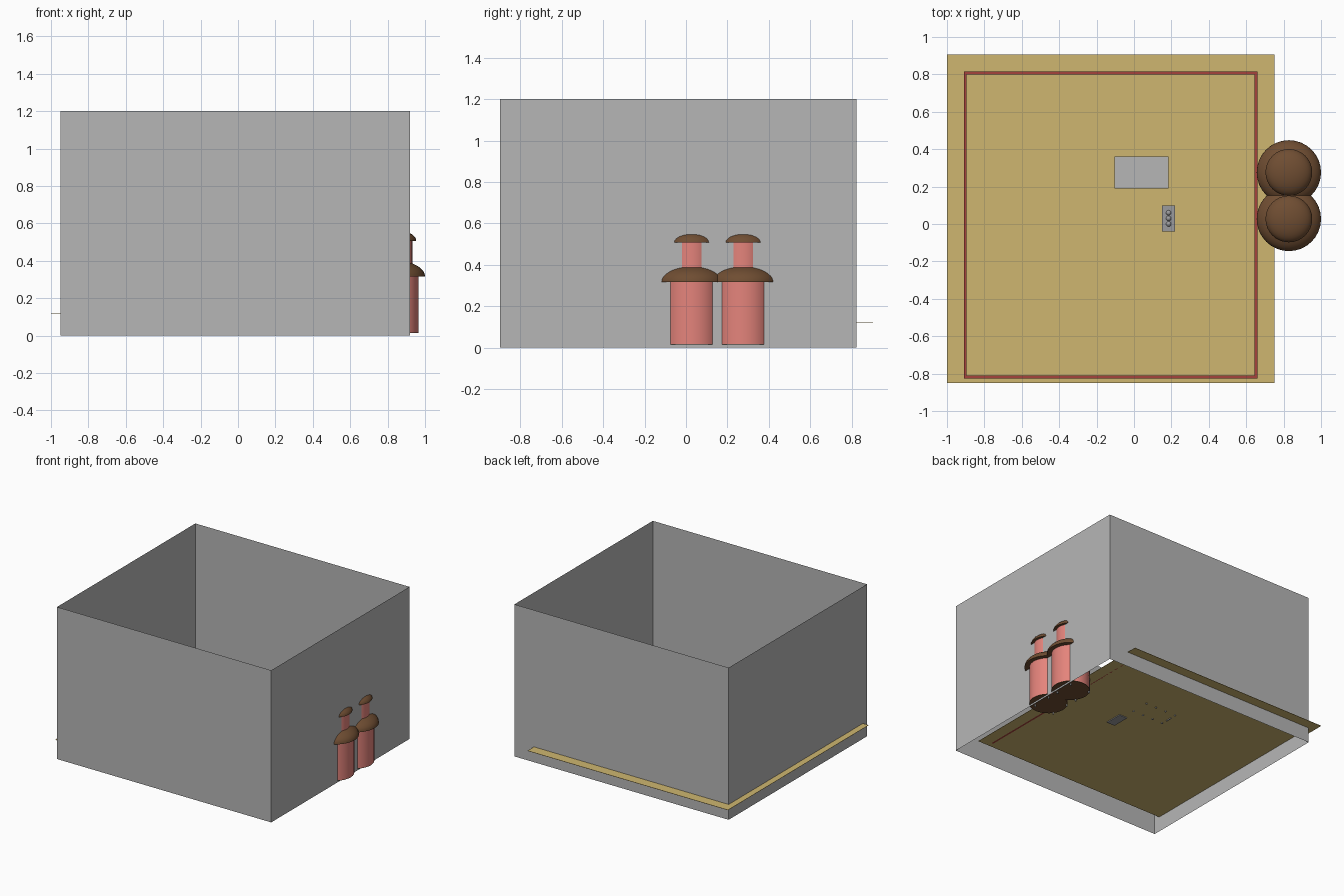
import bpy, bmesh, math
from mathutils import Matrix, Vector

if "Cube" in bpy.data.objects:
    bpy.data.objects.remove(bpy.data.objects["Cube"])


def mat(name, rgb):
    m = bpy.data.materials.new(name)
    m.diffuse_color = (*rgb, 1)
    m.use_nodes = True
    m.node_tree.nodes["Principled BSDF"].inputs["Base Color"].default_value = m.diffuse_color
    return m


GREY = mat("pale grey", (0.47, 0.47, 0.47))
STEEL = mat("mid grey", (0.33, 0.33, 0.34))
SAND = mat("sand yellow", (0.62, 0.47, 0.16))
PINK = mat("salmon pink", (0.78, 0.23, 0.20))
BROWN = mat("cap brown", (0.16, 0.075, 0.032))
RED = mat("brick red", (0.38, 0.055, 0.045))


def finish(bm, name, m, smooth=False):
    bmesh.ops.recalc_face_normals(bm, faces=bm.faces)
    me = bpy.data.meshes.new(name)
    bm.to_mesh(me)
    bm.free()
    me.materials.append(m)
    ob = bpy.data.objects.new(name, me)
    bpy.context.collection.objects.link(ob)
    if smooth:
        bpy.ops.object.select_all(action='DESELECT')
        ob.select_set(True)
        bpy.context.view_layer.objects.active = ob
        bpy.ops.object.shade_smooth_by_angle(angle=math.radians(35))
    return ob


def box(name, m, x0, x1, y0, y1, z0, z1):
    bm = bmesh.new()
    mx = Matrix.Translation(((x0 + x1) / 2, (y0 + y1) / 2, (z0 + z1) / 2))
    bmesh.ops.create_cube(bm, size=1, matrix=mx @ Matrix.Diagonal((x1 - x0, y1 - y0, z1 - z0, 1)))
    return finish(bm, name, m)


def lathe(name, m, cx, cy, profile, seg=32):
    """Spin an (r, z) profile around a vertical axis."""
    bm = bmesh.new()
    vs = [bm.verts.new((cx + r, cy, z)) for r, z in profile]
    es = [bm.edges.new(p) for p in zip(vs, vs[1:])]
    bmesh.ops.spin(bm, geom=vs + es, cent=(cx, cy, 0), axis=(0, 0, 1),
                   angle=2 * math.pi, steps=seg)
    bmesh.ops.remove_doubles(bm, verts=bm.verts, dist=1e-5)
    return finish(bm, name, m, True)


def dome(r, z, h, n=10):
    arc = [(r * math.cos(i * math.pi / 2 / n), z + h * math.sin(i * math.pi / 2 / n)) for i in range(n)]
    return [(0, z)] + arc + [(0, z + h)]


# room: four thin walls, open at top and bottom
X0, X1, Y0, Y1, H = -0.95, 0.92, -0.90, 0.825, 1.2
bm = bmesh.new()
ring = [(X0, Y0), (X1, Y0), (X1, Y1), (X0, Y1)]
lo = [bm.verts.new((x, y, 0)) for x, y in ring]
hi = [bm.verts.new((x, y, H)) for x, y in ring]
for i in range(4):
    j = (i + 1) % 4
    bm.faces.new((lo[i], lo[j], hi[j], hi[i]))
finish(bm, "room_walls", GREY)

# floor sheet, shifted so that it passes through two walls
FZ = 0.12
box("floor", SAND, -1.0, 0.75, -0.85, 0.905, FZ - 0.001, FZ + 0.001)

# red border strip around the floor
bx0, bx1, by0, by1, t = -0.91, 0.66, -0.825, 0.815, 0.015
for side, x0, x1, y0, y1 in (("front", bx0, bx1, by0, by0 + t), ("back", bx0, bx1, by1 - t, by1),
                             ("left", bx0, bx0 + t, by0 + t, by1 - t),
                             ("right", bx1 - t, bx1, by0 + t, by1 - t)):
    box("border_" + side, RED, x0, x1, y0, y1, FZ - 0.001, FZ + 0.03)

# two-tier mushroom towers
CX = 0.828
for n, cy in enumerate((0.027, 0.276)):
    tag = "_%d" % (n + 1)
    lathe("tower_base" + tag, BROWN, CX, cy, [(0, 0.014), (0.138, 0.014), (0.138, 0.018), (0, 0.018)])
    lathe("tower_body" + tag, PINK, CX, cy, [(0.138, 0.018), (0.138, 0.32)])
    lathe("tower_cap" + tag, BROWN, CX, cy, dome(0.172, 0.316, 0.088))
    lathe("tower_neck" + tag, PINK, CX, cy, [(0.104, 0.37), (0.104, 0.51)])
    lathe("tower_top_cap" + tag, BROWN, CX, cy, dome(0.125, 0.507, 0.06))
    # thin posts under the tower
    for k, (dx, dy) in enumerate(((-0.11, -0.075), (-0.11, 0.075), (0.06, -0.075), (0.06, 0.075))):
        lathe("tower_post%s_%d" % (tag, k + 1), GREY, CX + dx, cy + dy,
              [(0, 0), (0.006, 0), (0.006, 0.2), (0, 0.2)], 8)

# table with legs that reach through the floor
tx0, tx1, ty0, ty1 = -0.105, 0.185, 0.19, 0.36
box("table_top", GREY, tx0, tx1, ty0, ty1, 0.225, 0.24)
for i in range(4):
    for y in (ty0 + 0.012, ty1 - 0.012):
        x = tx0 + 0.012 + i * (tx1 - tx0 - 0.024) / 3
        lathe("table_leg", GREY, x, y, [(0, 0.113), (0.007, 0.113), (0.007, 0.225), (0, 0.225)], 8)
box("table_end_panel", GREY, tx0 + 0.004, tx0 + 0.012, ty0 + 0.06, ty1 - 0.06, 0.113, 0.225)

# small metal unit beside the table
box("unit_body", STEEL, 0.15, 0.22, -0.04, 0.10, 0.112, 0.17)
for k, y in enumerate((0.0, 0.03, 0.06)):
    lathe("unit_knob_%d" % (k + 1), STEEL, 0.185, y, dome(0.014, 0.17, 0.012, 4), 12)
